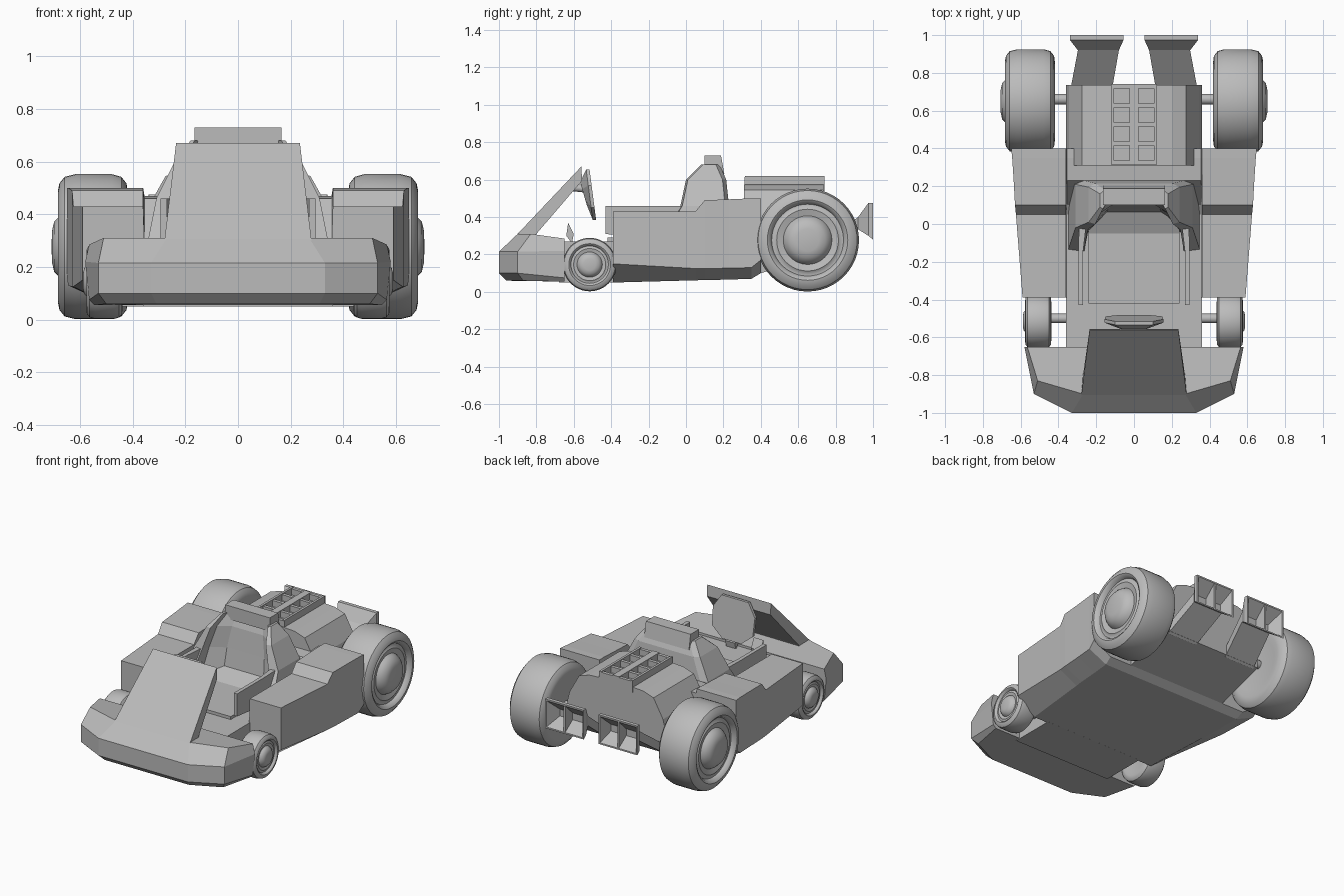
import bpy, bmesh, math
from mathutils import Vector

if "Cube" in bpy.data.objects:
    bpy.data.objects.remove(bpy.data.objects["Cube"], do_unlink=True)

grey = bpy.data.materials.new("plain_grey")
grey.use_nodes = True
COLOUR = (0.5, 0.5, 0.5, 1)
grey.diffuse_color = COLOUR
grey.node_tree.nodes["Principled BSDF"].inputs["Base Color"].default_value = COLOUR


def finish(name, bm, mirror=False, smooth=False):
    bmesh.ops.recalc_face_normals(bm, faces=bm.faces)
    mesh = bpy.data.meshes.new(name)
    bm.to_mesh(mesh)
    bm.free()
    mesh.materials.append(grey)
    ob = bpy.data.objects.new(name, mesh)
    bpy.context.collection.objects.link(ob)
    if mirror:
        ob.modifiers.new("mirror", 'MIRROR')
    if smooth:
        bpy.ops.object.select_all(action='DESELECT')
        bpy.context.view_layer.objects.active = ob
        ob.select_set(True)
        bpy.ops.object.shade_smooth_by_angle(angle=math.radians(35))
    return ob


def loft(name, rings, mirror=False):
    """Closed skin through rings of points, capped at both ends."""
    bm = bmesh.new()
    loops = [[bm.verts.new(p) for p in ring] for ring in rings]
    n = len(loops[0])
    for a, b in zip(loops, loops[1:]):
        for i in range(n):
            j = (i + 1) % n
            bm.faces.new((a[i], a[j], b[j], b[i]))
    bm.faces.new(loops[0])
    bm.faces.new(loops[-1])
    return finish(name, bm, mirror)


def sym(half):
    """Complete a half outline with its reflection in x."""
    return half + [(-x, y, z) for x, y, z in reversed(half)]


def box(name, x0, x1, y0, y1, z0, z1):
    ring = lambda z: [(x0, y0, z), (x1, y0, z), (x1, y1, z), (x0, y1, z)]
    return loft(name, [ring(z0), ring(z1)])


def tube(name, sections):
    """Mirrored four-sided skin along y from (y, x0, x1, z0, z1) sections."""
    return loft(name, [
        [(x0, y, z0), (x1, y, z0), (x1, y, z1), (x0, y, z1)]
        for y, x0, x1, z0, z1 in sections], mirror=True)


def rod(name, a, b, radius, mirror=False):
    bm = bmesh.new()
    a, b = Vector(a), Vector(b)
    turn = (b - a).to_track_quat('Z', 'Y').to_matrix().to_4x4()
    turn.translation = (a + b) / 2
    bmesh.ops.create_cone(bm, cap_ends=True, segments=12, radius1=radius,
                          radius2=radius, depth=(b - a).length, matrix=turn)
    return finish(name, bm, mirror, smooth=True)


# Front bumper: stacked outlines
def bumper_ring(front, corner, back, z, z_back):
    return sym([(*front, z), (*corner, z), (*back, z_back)])


loft("front_bumper", [
    bumper_ring((.31, -.96), (.5, -.87), (.545, -.65), .06, .055),
    bumper_ring((.33, -1), (.53, -.9), (.565, -.65), .1, .075),
    bumper_ring((.33, -1), (.53, -.9), (.58, -.65), .215, .22),
    bumper_ring((.27, -.9), (.51, -.83), (.565, -.65), .31, .285)])

# Sloping front fairing
fairing = [(.29, -.995, .21), (.235, -.56, .67), (.235, -.555, .595),
           (.27, -.8, .31), (.28, -.86, .2)]
loft("front_fairing", [fairing, [(-x, y, z) for x, y, z in fairing]])

# Main body with side pods: y, outer x, floor, sill, pod top, cockpit deck
stations = [(-.39, .59, .05, .15, .43, .27), (.05, .625, .062, .125, .43, .27),
            (.1, .63, .063, .125, .49, .3), (.23, .637, .066, .127, .495, .46),
            (.35, .645, .07, .13, .5, .47), (.4, .65, .1, .17, .5, .47)]
loft("body_with_side_pods", [
    sym([(xo - .13, y, floor), (xo, y, sill), (xo, y, top),
         (.36, y, top), (.355, y, deck)])
    for y, xo, floor, sill, top, deck in stations])
box("front_chassis", -.36, .36, -.68, -.38, .05, .27)
tube("cockpit_rail", [(-.43, .27, .295, .31, .46), (-.15, .27, .295, .28, .46),
                      (.02, .25, .29, .26, .46)])

# Engine cover
cover = [(.36, .36), (.345, .42), (.275, .545), (.2, .57), (.12, .575)]
loft("engine_cover", [
    sym([(.36, y, floor)] + [(x, y, z) for x, z in cover])
    for y, floor in ((.31, .08), (.4, .1), (.735, .2))])

# Ladder grille standing on the cover
for x, half in ((-.115, .008), (0, .024), (.115, .008)):
    box("grille_rail", x - half, x + half, .315, .74, .54, .62)
for i in range(5):
    y = .325 + i * .101
    box("grille_rung", -.115, .115, y - .011, y + .011, .54, .615)

# Seat shell: z, wing tip y, outer x, inner x, back y, inner back y
shell = [(.26, -.15, .35, .25, .24, .05), (.46, -.03, .31, .23, .23, .08),
         (.6, 0, .24, .19, .215, .1), (.68, .08, .18, .15, .18, .13)]
loft("seat_shell", [
    sym([(xi * .6, inner, z), (xi, tip + (inner - tip) * .5, z), (xi + .015, tip, z),
         (xo, tip + .01, z), (xo, back - .02, z), (xo * .85, back, z)])
    for z, tip, xo, xi, back, inner in shell])
pan = [(-.42, .25), (-.42, .29), (-.05, .29), (.08, .35), (.08, .25)]
loft("seat_pan", [[(x, y, z) for y, z in pan] for x in (-.24, .24)])
head = [(.1, .64), (.1, .73), (.187, .73), (.205, .63)]
loft("headrest", [[(x, y, z) for y, z in head] for x in (-.165, .165)])

# Steering wheel plate, hub and pedals
wheel_half = [(.07, .385), (.15, .45), (.155, .57), (.1, .655)]
tilt = lambda z: -.49 - (z - .38) * .13
loft("steering_wheel", [
    sym([(x * s, tilt(z) + dy, .53 + (z - .53) * s) for x, z in wheel_half])
    for s, dy in ((.45, -.04), (1, -.008), (1, .01))])
rod("steering_hub", (0, -.53, .55), (0, -.62, .56), .02)
pedal = [(-.64, .3), (-.63, .37), (-.6, .31), (-.61, .26)]
loft("pedal", [[(x, y, z) for y, z in pedal] for x in (.06, .13)], mirror=True)

# Exhaust ducts rising from below, flared and hollow, each split by an upright
tube("exhaust_duct", [
    (.72, .115, .335, .19, .25), (.92, .08, .297, .335, .4),
    (.975, .055, .34, .3, .475), (1, .055, .34, .28, .475),
    (1, .065, .33, .29, .465), (.92, .09, .287, .345, .39)])
tube("exhaust_divider", [(.915, .192, .204, .35, .385), (.97, .192, .204, .31, .46),
                         (.998, .192, .204, .285, .47)])

# Wheels: turned profile of (offset along axle, radius)
PROFILE = [(.01, 0), (.01, .16), (0, .2), (.005, .24), (.025, .265), (.06, .275),
           (.2, .275), (.24, .265), (.26, .24), (.265, .215), (.255, .2),
           (.235, .192), (.235, .18), (.245, .165), (.235, .13),
           (.255, .12), (.28, .095), (.288, .06), (.29, 0)]


def wheel(name, x, y, z, size):
    bm = bmesh.new()
    pts = [bm.verts.new((x + a * size, y, z + r * size)) for a, r in PROFILE]
    edges = [bm.edges.new(p) for p in zip(pts, pts[1:])]
    bmesh.ops.spin(bm, geom=pts + edges, cent=(x, y, z), axis=(1, 0, 0),
                   angle=math.tau, steps=48, use_merge=False)
    bmesh.ops.remove_doubles(bm, verts=bm.verts, dist=1e-4)
    finish(name, bm, mirror=True, smooth=True)


wheel("rear_wheel", .418, .65, .277, 1)
wheel("front_wheel", .438, -.515, .146, .52)
rod("rear_axle", (.3, .66, .28), (.45, .66, .28), .028, mirror=True)
rod("front_axle", (.3, -.5, .15), (.47, -.5, .15), .025, mirror=True)
